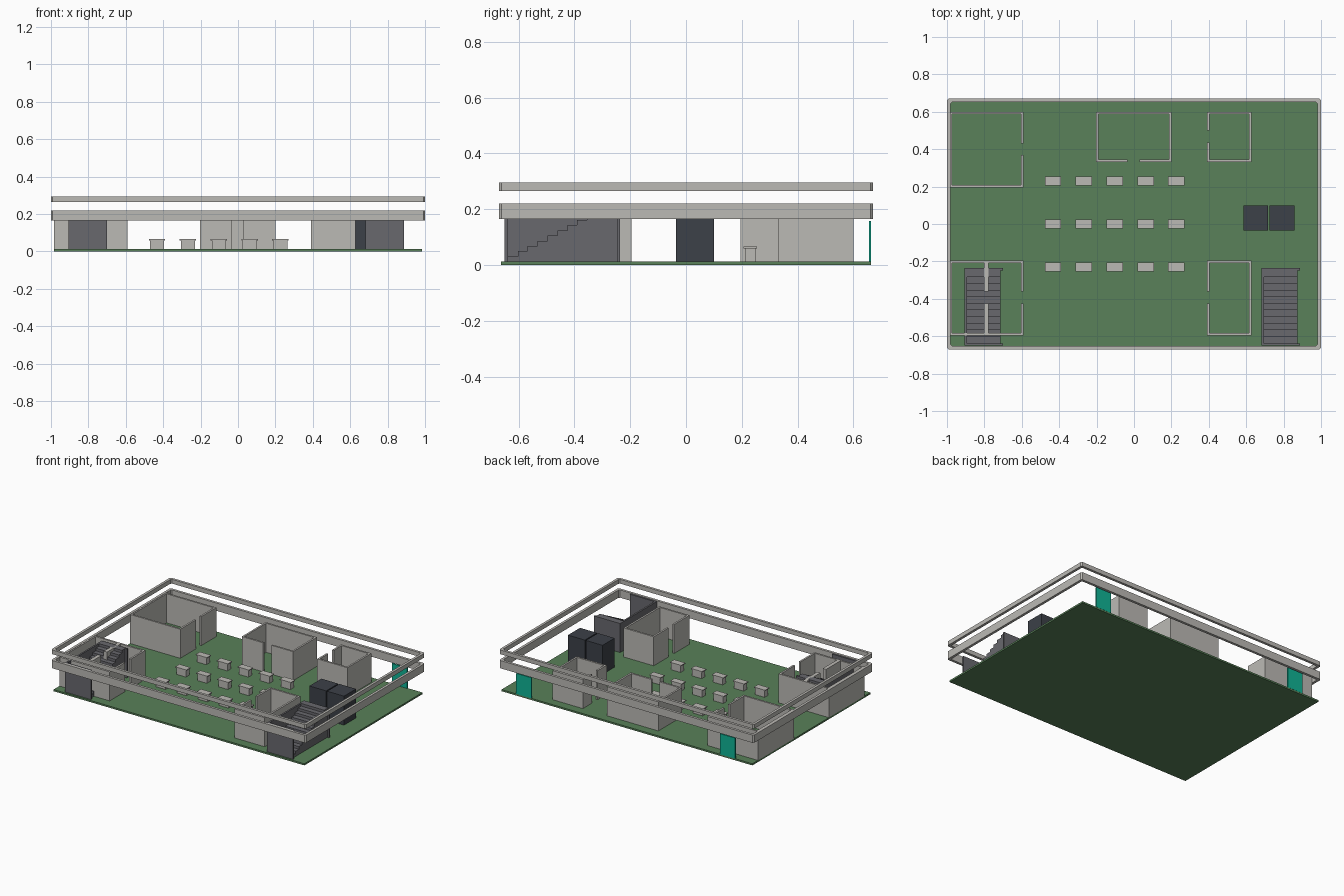
import bpy
import bmesh

cube = bpy.data.objects.get("Cube")
if cube:
    bpy.data.objects.remove(cube, do_unlink=True)


def material(name, rgb):
    m = bpy.data.materials.new(name)
    m.use_nodes = True
    m.diffuse_color = (*rgb, 1)
    m.node_tree.nodes["Principled BSDF"].inputs["Base Color"].default_value = (*rgb, 1)
    return m


GREEN = material("green floor", (0.1, 0.22, 0.1))
GREY = material("warm grey", (0.5, 0.49, 0.46))
SLATE = material("slate grey", (0.14, 0.14, 0.155))
DARK = material("charcoal", (0.045, 0.052, 0.065))
TEAL = material("teal", (0.005, 0.45, 0.3))

FLOOR = 0.012   # top of the floor slab
TOP = 0.218     # top of the partition walls
T = 0.013       # wall thickness


def finish(name, bm, mat):
    bmesh.ops.recalc_face_normals(bm, faces=bm.faces)
    mesh = bpy.data.meshes.new(name)
    bm.to_mesh(mesh)
    bm.free()
    mesh.materials.append(mat)
    obj = bpy.data.objects.new(name, mesh)
    bpy.context.collection.objects.link(obj)
    return obj


def add_box(bm, x0, x1, y0, y1, z0, z1):
    verts = bmesh.ops.create_cube(bm, size=1)["verts"]
    for v in verts:
        v.co.x = x1 if v.co.x > 0 else x0
        v.co.y = y1 if v.co.y > 0 else y0
        v.co.z = z1 if v.co.z > 0 else z0


def boxes(name, mat, *items):
    bm = bmesh.new()
    for item in items:
        add_box(bm, *item)
    return finish(name, bm, mat)


def prism(bm, points, vector):
    """Extrude a closed outline along a vector."""
    face = bm.faces.new([bm.verts.new(p) for p in points])
    out = bmesh.ops.extrude_face_region(bm, geom=[face])["geom"]
    bmesh.ops.translate(bm, vec=vector,
                        verts=[g for g in out if isinstance(g, bmesh.types.BMVert)])


def wall_run(lo, hi, gap):
    """Split a wall span around a door gap."""
    return [(lo, gap[0]), (gap[1], hi)] if gap else [(lo, hi)]


def room(name, x0, x1, y0, y1, west=None, east=None, south=None):
    items = [(x0, x1, y1 - T, y1, FLOOR, TOP)]
    items += [(a, b, y0, y0 + T, FLOOR, TOP) for a, b in wall_run(x0, x1, south)]
    for x, gap in ((x0, west), (x1 - T, east)):
        items += [(x, x + T, a, b, FLOOR, TOP)
                  for a, b in wall_run(y0 + T, y1 - T, gap)]
    boxes(name, GREY, *items)


def ring(name, z0, z1, width=0.018, cut=0.009):
    """Perimeter band with slightly chamfered corners."""
    def outline(hx, hy):
        c = cut
        return [(hx, c - hy), (hx, hy - c), (hx - c, hy), (c - hx, hy),
                (-hx, hy - c), (-hx, c - hy), (c - hx, -hy), (hx - c, -hy)]
    bm = bmesh.new()
    loops = [[bm.verts.new((x, y, z)) for x, y in outline(1 - w, 0.67 - w)]
             for w, z in ((0, z0), (0, z1), (width, z1), (width, z0))]
    for k in range(4):
        a, b = loops[k], loops[(k + 1) % 4]
        for i in range(8):
            j = (i + 1) % 8
            bm.faces.new((a[i], a[j], b[j], b[i]))
    finish(name, bm, GREY)


# Floor slab and the two perimeter bands
boxes("floor", GREEN, (-0.985, 0.985, -0.662, 0.662, 0, FLOOR))
ring("lower_perimeter_band", 0.165, 0.22)
ring("upper_perimeter_band", 0.265, 0.295)

# Rooms
door = (-0.425, -0.36)
room("back_right_room", -0.985, -0.59, 0.195, 0.6, east=(0.37, 0.43))
room("back_middle_room", -0.203, 0.2, 0.332, 0.6, south=(-0.035, 0.03))
room("back_left_room", 0.39, 0.627, 0.332, 0.6, west=(0.435, 0.5))
room("front_left_room", 0.39, 0.627, -0.597, -0.195, west=door)
room("front_right_outer_room", -0.985, -0.79, -0.597, -0.195, east=door)
room("front_right_inner_room", -0.79, -0.59, -0.597, -0.195, west=door, east=door)


# Staircases: stepped block between a side wall and two end walls
def staircase(name, x, steps=11):
    y0, y1 = -0.638, -0.248
    run, rise = (y1 - y0) / steps, (TOP - FLOOR) / steps
    pts = [(x + 0.012, y0, FLOOR)]
    for i in range(steps):
        z = FLOOR + rise * (i + 1)
        pts += [(x + 0.012, y0 + run * i, z), (x + 0.012, y0 + run * (i + 1), z)]
    pts.append((x + 0.012, y1, FLOOR))
    bm = bmesh.new()
    prism(bm, pts, (0.18, 0, 0))
    finish(name + "_steps", bm, SLATE)
    boxes(name + "_walls", SLATE,
          (x, x + 0.012, y0, y1, FLOOR, TOP),
          (x, x + 0.205, y0 - 0.012, y0, FLOOR, TOP),
          (x, x + 0.205, y1, y1 + 0.012, FLOOR, TOP))


staircase("left_stair", 0.683)
staircase("right_stair", -0.905)

# Pair of lift shafts
for name, x in (("right_lift", 0.585), ("left_lift", 0.725)):
    boxes(name, DARK, (x, x + 0.132, -0.035, 0.1, FLOOR, TOP))

# Desks in a grid
for row in range(3):
    for col in range(5):
        x, y = -0.433 + 0.165 * col, 0.23 * (row - 1)
        boxes("desk", GREY,
              (x - 0.037, x + 0.037, y - 0.019, y + 0.019, FLOOR, 0.06),
              (x - 0.044, x + 0.044, y - 0.024, y + 0.024, 0.06, 0.066))

# Back doors
for name, x in (("back_left_door", 0.81), ("back_right_door", -0.79)):
    boxes(name, TEAL, (x - 0.06, x + 0.06, 0.655, 0.663, FLOOR, 0.158))
